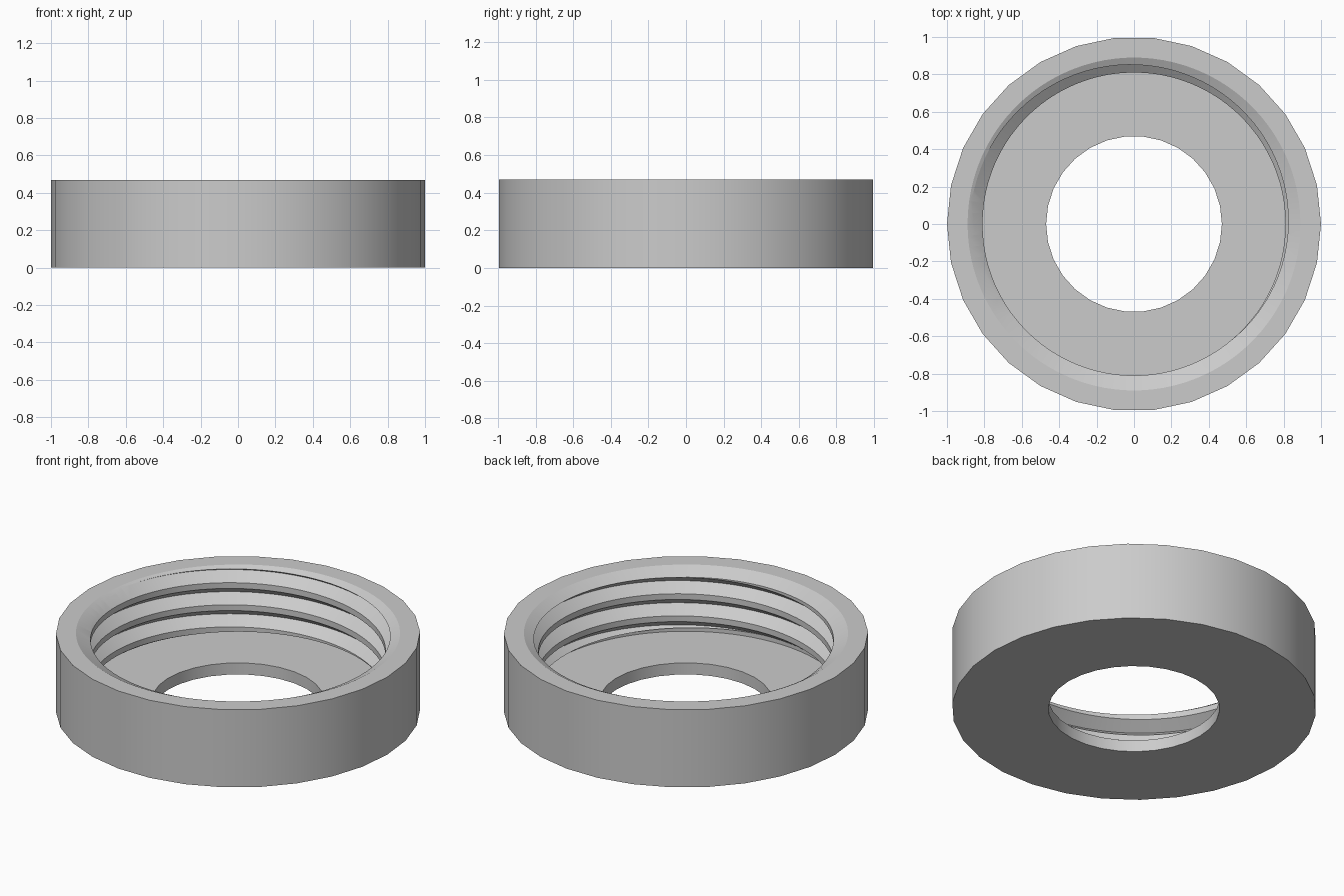
import bpy, bmesh, math

cube = bpy.data.objects.get("Cube")
if cube:
    bpy.data.objects.remove(cube, do_unlink=True)

HEIGHT, FLOOR = 0.47, 0.07
PITCH, CREST_R, ROOT_R, CREST_H = 0.134, 0.81, 0.875, 0.035
SEGMENTS, TURNS = 90, 7

grey = bpy.data.materials.new("plain grey")
grey.use_nodes = True
colour = (0.6, 0.6, 0.6, 1)
grey.diffuse_color = colour
grey.node_tree.nodes["Principled BSDF"].inputs["Base Color"].default_value = colour


def make_object(name, bm):
    bmesh.ops.recalc_face_normals(bm, faces=bm.faces[:])
    mesh = bpy.data.meshes.new(name)
    bm.to_mesh(mesh)
    bm.free()
    mesh.materials.append(grey)
    obj = bpy.data.objects.new(name, mesh)
    bpy.context.collection.objects.link(obj)
    return obj


def cone(name, sides, r_low, r_high, z_low, z_high):
    bm = bmesh.new()
    bmesh.ops.create_cone(bm, cap_ends=True, segments=sides, radius1=r_low,
                          radius2=r_high, depth=z_high - z_low)
    # Put a corner on the x axis
    for v in bm.verts:
        r = math.hypot(v.co.x, v.co.y)
        k = round(math.atan2(v.co.y, v.co.x) * sides / math.tau - 0.01)
        a = k * math.tau / sides
        v.co = (r * math.cos(a), r * math.sin(a), v.co.z + (z_low + z_high) / 2)
    return make_object(name, bm)


def threaded_rod(name, z_low, z_high):
    bm = bmesh.new()
    section = [(0, CREST_R), (CREST_H, CREST_R), ((PITCH + CREST_H) / 2, ROOT_R)]
    start = 0.449 - 5 * PITCH
    columns = []
    for j in range(SEGMENTS):
        a = math.tau * j / SEGMENTS
        columns.append([bm.verts.new((r * math.cos(a), r * math.sin(a),
                                      start + PITCH * (t + j / SEGMENTS) + dz))
                        for t in range(TURNS) for dz, r in section])
    # The last column joins the first one a full turn higher
    for j in range(SEGMENTS):
        a = columns[j]
        b = columns[j + 1] if j + 1 < SEGMENTS else columns[0][3:]
        for m in range(min(len(a), len(b)) - 1):
            bm.faces.new((a[m], b[m], b[m + 1], a[m + 1]))
    # Trim the ends flat and cap them
    for z, direction in ((z_low, -1), (z_high, 1)):
        cut = bmesh.ops.bisect_plane(
            bm, geom=bm.verts[:] + bm.edges[:] + bm.faces[:], plane_co=(0, 0, z),
            plane_no=(0, 0, direction), clear_outer=True)
        rim = [e for e in cut["geom_cut"] if isinstance(e, bmesh.types.BMEdge)]
        bmesh.ops.edgeloop_fill(bm, edges=rim)
    return make_object(name, bm)


# Outer body, then the cavities removed from it
body = cone("threaded_ring_cap", 30, 1, 1, 0, HEIGHT)
cutters = [
    cone("centre_hole", 30, 0.47, 0.47, -0.1, 0.2),
    cone("thread_undercut", SEGMENTS, 0.88, 0.88, FLOOR, 0.1),
    threaded_rod("thread_cutter", 0.09, 0.55),
    cone("mouth_chamfer", SEGMENTS, 0.79, 0.99, HEIGHT - 0.05, HEIGHT + 0.05),
]

bpy.ops.object.select_all(action="DESELECT")
bpy.context.view_layer.objects.active = body
body.select_set(True)
for cutter in cutters:
    cutter.hide_render = True
    mod = body.modifiers.new(cutter.name, "BOOLEAN")
    mod.operation = "DIFFERENCE"
    mod.solver = "EXACT"
    mod.object = cutter
    bpy.ops.object.modifier_apply(modifier=mod.name)
for cutter in cutters:
    bpy.data.objects.remove(cutter, do_unlink=True)

bpy.ops.object.shade_smooth_by_angle(angle=math.radians(25))
